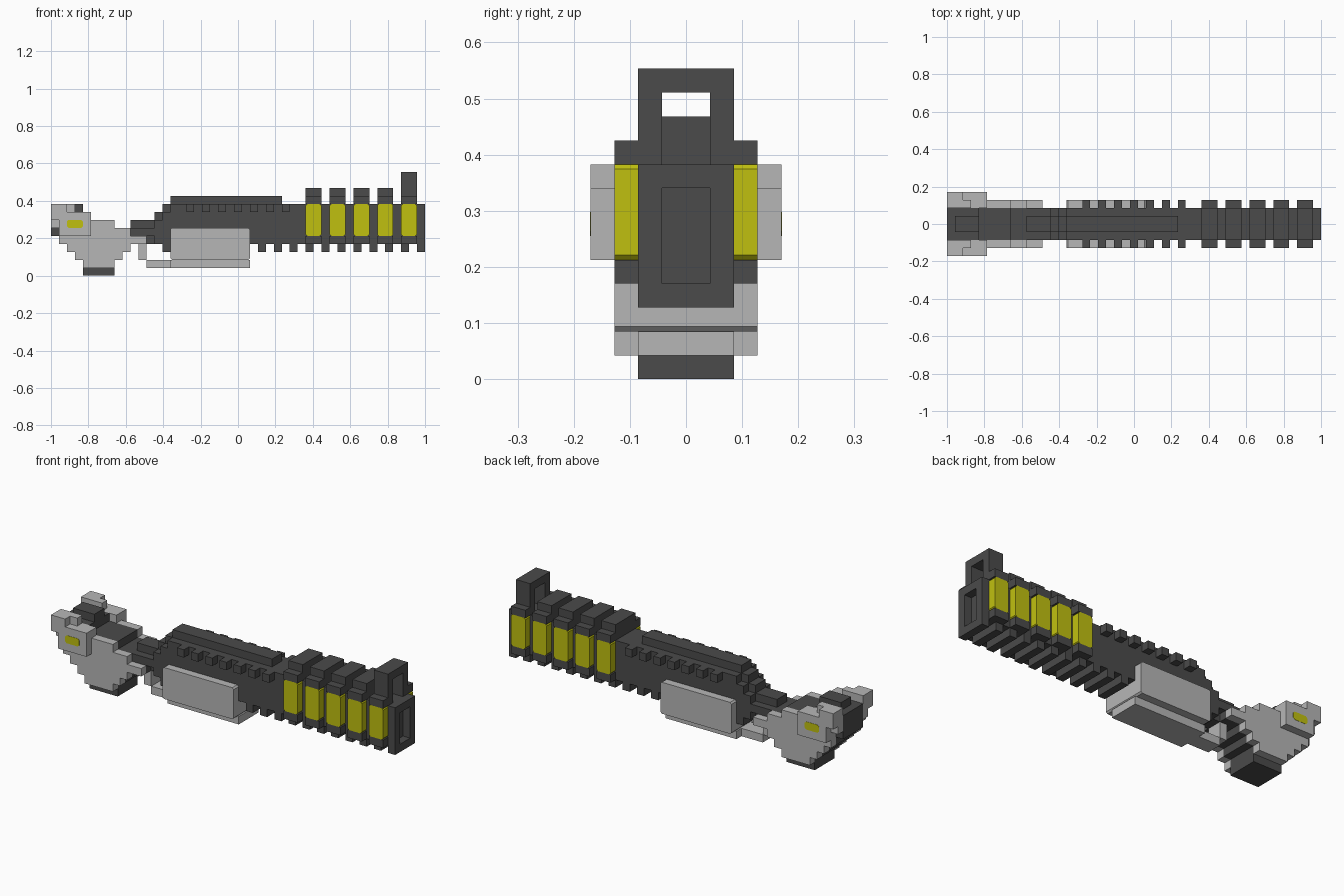
import bpy
import bmesh
from mathutils import Vector

cube = bpy.data.objects.get("Cube")
if cube:
    bpy.data.objects.remove(cube, do_unlink=True)

U = 2 / 47  # one block


def material(name, color):
    m = bpy.data.materials.new(name)
    m.use_nodes = True
    m.diffuse_color = (*color, 1)
    m.node_tree.nodes["Principled BSDF"].inputs["Base Color"].default_value = (*color, 1)
    return m


DARK = material("dark_grey", (0.07, 0.07, 0.07))
LIGHT = material("light_grey", (0.47, 0.47, 0.47))
YELLOW = material("yellow", (0.53, 0.53, 0.005))


def part(name, mat, boxes, mirror=False, chamfer=0):
    """Join boxes given in blocks as x0, x1, y0, y1, z0, z1."""
    bm = bmesh.new()
    for x0, x1, y0, y1, z0, z1 in boxes:
        for side in ((1, -1) if mirror else (1,)):
            lo = Vector((x0, min(y0 * side, y1 * side), z0))
            hi = Vector((x1, max(y0 * side, y1 * side), z1))
            verts = bmesh.ops.create_cube(bm, size=1)["verts"]
            for v in verts:
                v.co = Vector([(a + b) / 2 + c * (b - a) for a, b, c in zip(lo, hi, v.co)])
    if chamfer:
        # cut the corners seen from the side
        edges = [e for e in bm.edges
                 if abs(e.verts[0].co.x - e.verts[1].co.x) < 1e-4
                 and abs(e.verts[0].co.z - e.verts[1].co.z) < 1e-4]
        bmesh.ops.bevel(bm, geom=edges, offset=chamfer, segments=1, affect='EDGES')
    for v in bm.verts:
        v.co = Vector((v.co.x * U - 1, v.co.y * U, v.co.z * U))
    mesh = bpy.data.meshes.new(name)
    bm.to_mesh(mesh)
    bm.free()
    mesh.materials.append(mat)
    ob = bpy.data.objects.new(name, mesh)
    bpy.context.collection.objects.link(ob)
    return ob


# Main body with stepped rear and raised spine
part("body", DARK, [(15, 46, -2, 2, 4, 9), (14, 15, -2, 2, 3, 8),
                    (13, 14, -2, 2, 4, 7), (10, 13, -2, 2, 5, 6)])
part("top_spine", DARK, [(15, 29, -1, 1, 9, 10), (14, 15, -1, 1, 8, 9),
                         (13, 14, -1, 1, 7, 8), (10, 13, -1, 1, 6, 7)])
part("side_teeth", DARK, [(i, i + 1, 2, 3, 8, 9) for i in range(17, 30, 2)], True)
part("bottom_teeth", DARK, [(i, i + 1, -2, 2, 3, 4) for i in range(26, 47, 2)])

# Open muzzle frame
part("muzzle_sides", DARK, [(46, 47, 1, 2, 4, 9)], True)
part("muzzle_top", DARK, [(46, 47, -1, 1, 8, 9)])

# Ribs with yellow side panels
RIBS = range(32, 45, 3)
part("rib_panels", YELLOW, [(i, i + 2, 2, 3, 5, 9) for i in RIBS], True, 0.2)
part("rib_feet", DARK, [(i, i + 2, 2, 3, 4, 5) for i in RIBS], True)
part("rib_caps", DARK, [(i, i + 2, -3, 3, 9, 10) for i in RIBS[:-1]])
part("rib_tops", DARK, [(i, i + 2, -2, 2, 10, 11) for i in RIBS[:-1]])

# Front sight
part("sight_posts", DARK, [(44, 46, 1, 2, 9, 12), (44, 46, 2, 3, 9, 10)], True)
part("sight_bridge", DARK, [(44, 46, -2, 2, 12, 13)])

# Magazine
part("magazine", LIGHT, [(15, 25, -3, 3, 2, 6)], chamfer=0.2)
part("magazine_base", LIGHT, [(15, 25, -2, 2, 1, 2)])

# Stock: dark core between two light stepped cheeks, as (x0, x1, z)
ROWS = [(4, 8, 1), (3, 9, 2), (2, 10, 3), (1, 12, 4), (1, 10, 5), (1, 8, 6)]
part("stock_core", DARK, [(a, b, -2, 2, z, z + 1) for a, b, z in ROWS])
part("stock_cheeks", LIGHT, [(a, b, 2, 3, z, z + 1) for a, b, z in ROWS], True)
part("stock_foot", DARK, [(4, 8, -2, 2, 0, 1)])

# Butt end
part("butt_core", DARK, [(0, 4, -2, 2, 5, 8), (1, 4, -1, 1, 8, 9)])
part("butt_horns", LIGHT, [(0, 2, 2, 4, 7, 9), (0, 3, 2, 3, 6, 9)], True)
part("butt_panels", LIGHT, [(1, 5, 3, 4, 5, 8), (3, 5, 2, 3, 7, 8)], True)
part("butt_badges", YELLOW, [(2, 4, 3.95, 4.03, 6, 7)], True, 0.2)

# Trigger guard
part("trigger_guard", LIGHT, [(12, 15, -1, 1, 1, 2), (11, 12, -1, 1, 2, 4)])
part("trigger_mount", DARK, [(12, 14, -1, 1, 4, 5)])
